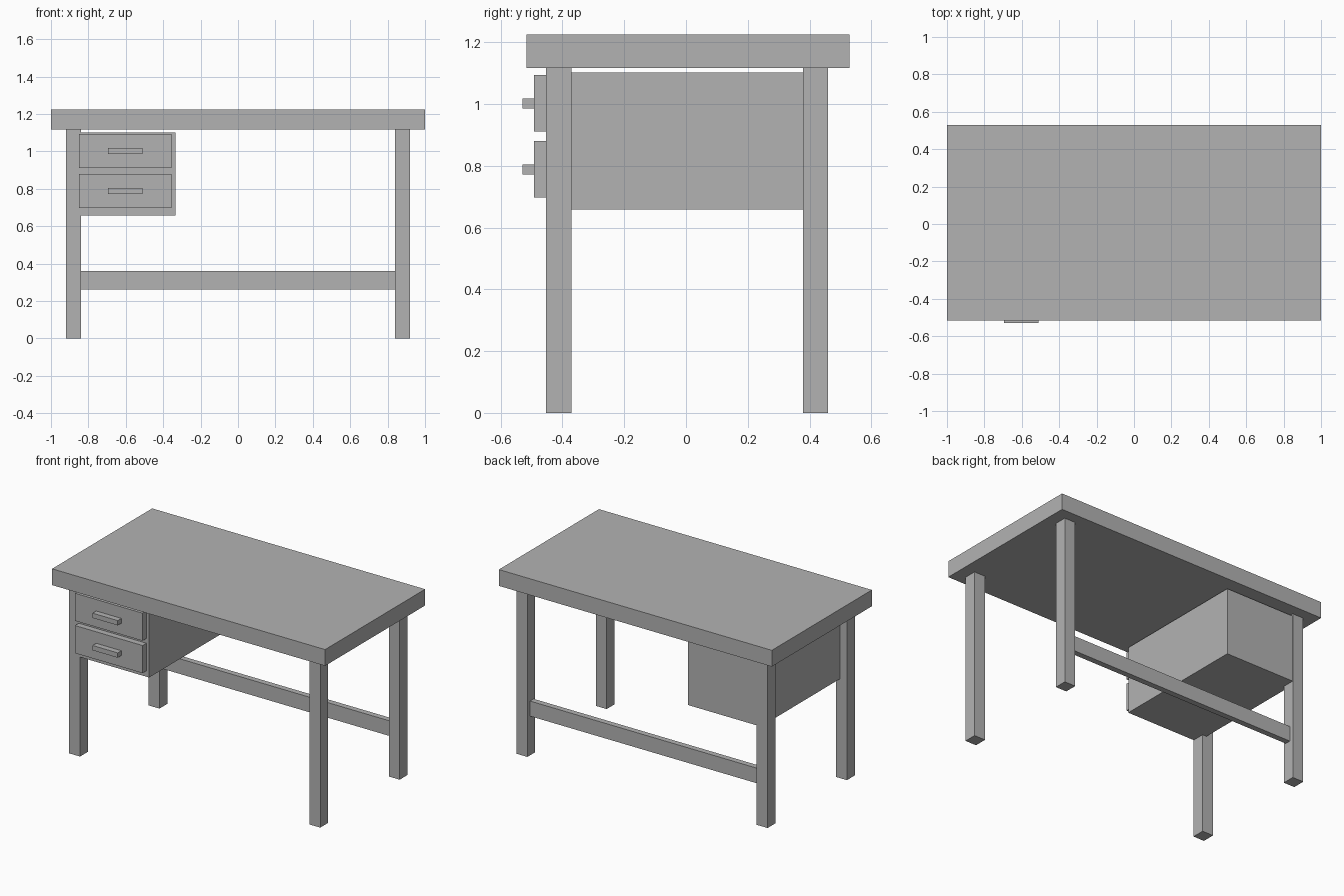
import bpy

cube = bpy.data.objects.get("Cube")
if cube:
    bpy.data.objects.remove(cube, do_unlink=True)

# Single flat grey
grey = bpy.data.materials.new("plain grey")
grey.use_nodes = True
colour = (0.45, 0.45, 0.45, 1)
grey.diffuse_color = colour
bsdf = next(n for n in grey.node_tree.nodes if n.type == 'BSDF_PRINCIPLED')
bsdf.inputs["Base Color"].default_value = colour


def box(name, x, y, z):
    """Box spanning the given (min, max) range on each axis."""
    spans = (x, y, z)
    bpy.ops.mesh.primitive_cube_add(size=1, location=[(a + b) / 2 for a, b in spans])
    obj = bpy.context.object
    obj.name = name
    obj.scale = [b - a for a, b in spans]
    bpy.ops.object.transform_apply(location=False, rotation=False, scale=True)
    obj.data.materials.append(grey)
    return obj


# Thick top
box("table_top", (-1, 1), (-0.517, 0.53), (1.117, 1.225))

# Four square legs
for side, x in (("right", (-0.92, -0.84)), ("left", (0.84, 0.92))):
    for end, y in (("front", (-0.453, -0.37)), ("back", (0.378, 0.46))):
        box(f"{end}_{side}_leg", x, y, (0, 1.117))

# Rail joining the back legs
box("back_stretcher", (-0.84, 0.84), (0.395, 0.433), (0.26, 0.36))

# Drawer cabinet hung between the right-hand legs
box("drawer_cabinet", (-0.87, -0.335), (-0.452, 0.459), (0.658, 1.102))

# Two drawers with bar handles
for name, bottom in (("lower", 0.697), ("upper", 0.911)):
    box(f"{name}_drawer_front", (-0.85, -0.355), (-0.492, -0.452), (bottom, bottom + 0.183))
    box(f"{name}_drawer_handle", (-0.695, -0.51), (-0.53, -0.492), (bottom + 0.075, bottom + 0.107))
